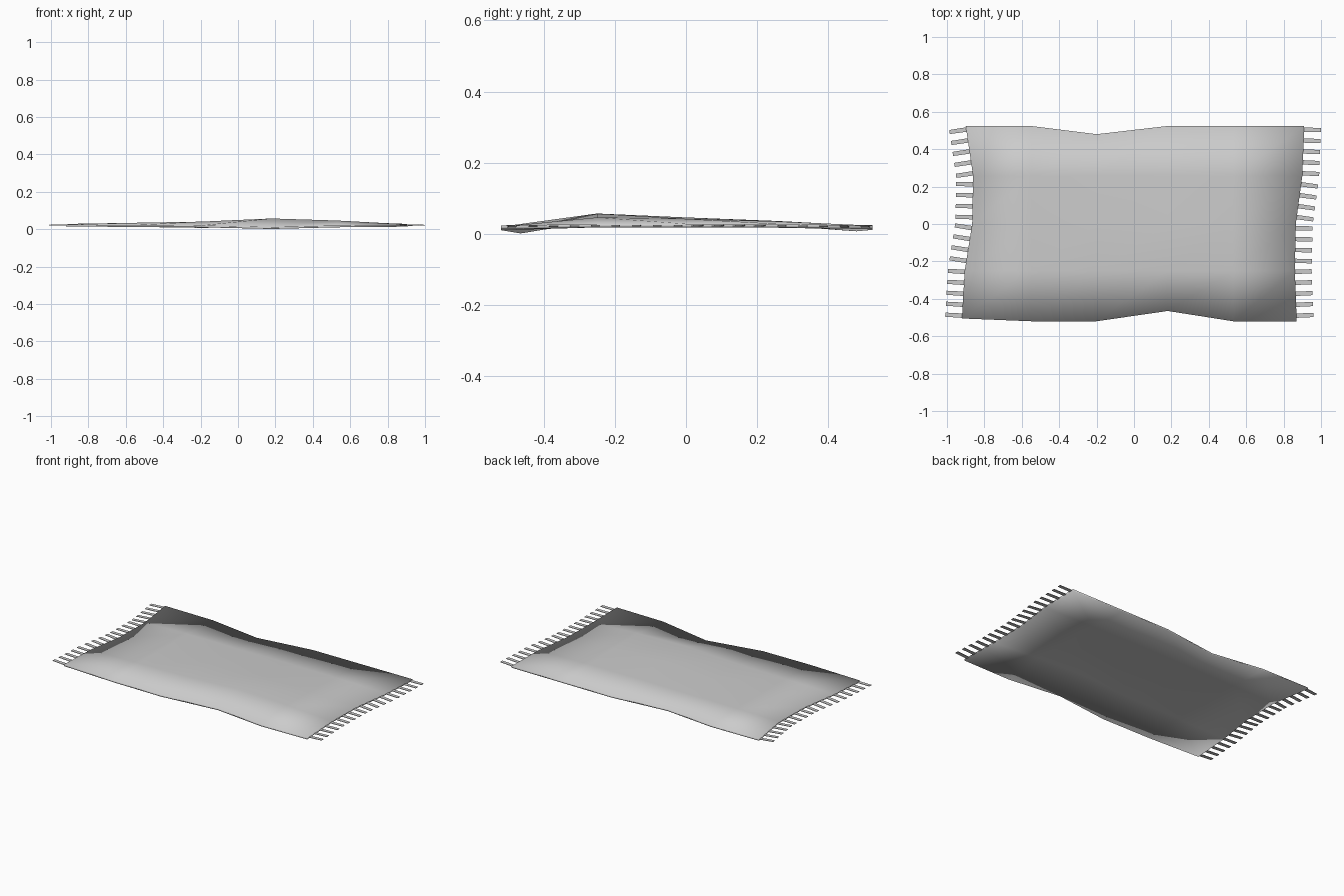
import bpy, bmesh
from mathutils import Vector

if "Cube" in bpy.data.objects:
    bpy.data.objects.remove(bpy.data.objects["Cube"])

THICK = 0.01
YS = [-0.52, -0.25, 0.0, 0.257, 0.524]
XS = [-0.9, -0.55, -0.2, 0.18, 0.53, 0.88]
LEFT = [-0.92, -0.905, -0.865, -0.86, -0.90]
RIGHT = [0.87, 0.86, 0.865, 0.90, 0.91]
NOTCH = {(0, 0): -0.505, (3, 0): -0.465, (2, 4): 0.48}
TOP_Z = [
    [0.024, 0.022, 0.020, 0.011, 0.020, 0.023],
    [0.028, 0.034, 0.040, 0.057, 0.046, 0.028],
    [0.027, 0.034, 0.036, 0.046, 0.042, 0.028],
    [0.027, 0.033, 0.034, 0.036, 0.035, 0.028],
    [0.024, 0.022, 0.017, 0.021, 0.022, 0.023],
]


def finish(bm, name, smooth):
    bmesh.ops.recalc_face_normals(bm, faces=bm.faces)
    mesh = bpy.data.meshes.new(name)
    bm.to_mesh(mesh)
    bm.free()
    mesh.polygons.foreach_set("use_smooth", [smooth] * len(mesh.polygons))
    obj = bpy.data.objects.new(name, mesh)
    bpy.context.collection.objects.link(obj)
    return obj


def rug_point(i, j):
    x = LEFT[j] if i == 0 else RIGHT[j] if i == 5 else XS[i]
    return Vector((x, NOTCH.get((i, j), YS[j]), TOP_Z[j][i]))


# Rug cloth: a rumpled low-poly sheet with shared smooth rim normals
bm = bmesh.new()
layers = [[[bm.verts.new(rug_point(i, j) - Vector((0, 0, d))) for i in range(6)]
           for j in range(5)] for d in (0, THICK)]
for g in layers:
    for j in range(4):
        for i in range(5):
            bm.faces.new((g[j][i], g[j][i + 1], g[j + 1][i + 1], g[j + 1][i]))
rim = ([(0, i) for i in range(5)] + [(j, 5) for j in range(4)]
       + [(4, i) for i in range(5, 0, -1)] + [(j, 0) for j in range(4, 0, -1)])
top, bottom = layers
for (a, b), (c, d) in zip(rim, rim[1:] + rim[:1]):
    bm.faces.new((top[a][b], bottom[a][b], bottom[c][d], top[c][d]))
cloth = finish(bm, "rug_cloth", True)


# Fringe: flat strands set square to each end edge
def fringe(name, column, side, count=18):
    bm = bmesh.new()
    for k in range(count):
        y = 0.505 - k * (0.995 / (count - 1))
        j = max(n for n in range(4) if n == 0 or y >= YS[n])
        a, b = rug_point(column, j), rug_point(column, j + 1)
        root = a.lerp(b, (y - a.y) / (b.y - a.y))
        root.z -= THICK / 2
        along = Vector((b.x - a.x, b.y - a.y, 0)).normalized()
        out = Vector((along.y, -along.x, 0)) * side
        tip = root + out * 0.09
        tip.z = 0.022
        root -= out * 0.015
        v = [bm.verts.new(p + along * w + Vector((0, 0, h)))
             for p, half in ((root, 0.012), (tip, 0.011))
             for w, h in ((-half, -0.0015), (half, -0.0015), (half, 0.0015), (-half, 0.0015))]
        bm.faces.new(v[:4])
        bm.faces.new(v[4:])
        for n in range(4):
            m = (n + 1) % 4
            bm.faces.new((v[n], v[m], v[m + 4], v[n + 4]))
    return finish(bm, name, False)


fringe("left_fringe", 0, -1)
fringe("right_fringe", 5, 1)
